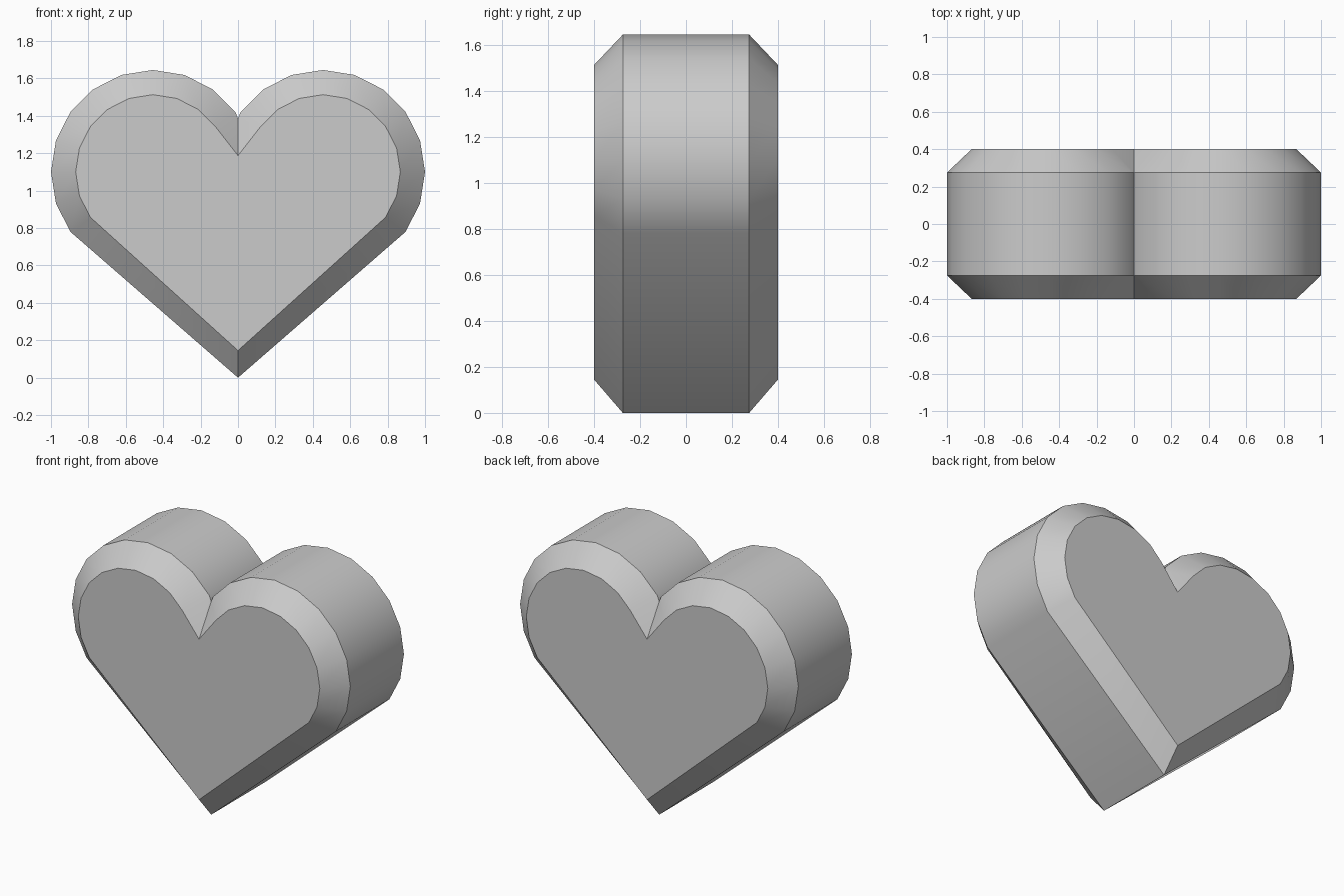
import bpy, bmesh, math

if "Cube" in bpy.data.objects:
    bpy.data.objects.remove(bpy.data.objects["Cube"])


def heart_outline(radius, notch_z, tip_z):
    """Closed heart outline: two faceted lobes, a notch and a pointed tip."""
    cx, cz = 0.455, 1.10
    right = []
    for i in range(-2, 9):
        a = math.radians(18 * i)
        right.append((cx + radius * math.cos(a), cz + radius * math.sin(a)))
    left = [(-x, z) for x, z in reversed(right)]
    return [(0, tip_z)] + right + [(0, notch_z)] + left


outer = heart_outline(0.545, 1.385, 0.0)
inner = heart_outline(0.413, 1.187, 0.145)

# Four outlines from front to back: chamfer, straight wall, chamfer
bm = bmesh.new()
rings = []
for y, outline in ((-0.4, inner), (-0.275, outer), (0.275, outer), (0.4, inner)):
    rings.append([bm.verts.new((x, y, z)) for x, z in outline])

n = len(outer)
for a, b in zip(rings, rings[1:]):
    for i in range(n):
        j = (i + 1) % n
        bm.faces.new((a[i], a[j], b[j], b[i]))

# Flat front and back
bm.faces.new(rings[0])
bm.faces.new(rings[-1])
bmesh.ops.recalc_face_normals(bm, faces=bm.faces[:])

mesh = bpy.data.meshes.new("heart")
bm.to_mesh(mesh)
bm.free()
heart = bpy.data.objects.new("heart", mesh)
bpy.context.collection.objects.link(heart)

# Smooth lobes, crisp chamfer edges, notch and tip
bpy.context.view_layer.objects.active = heart
heart.select_set(True)
bpy.ops.object.shade_smooth_by_angle(angle=math.radians(30))
